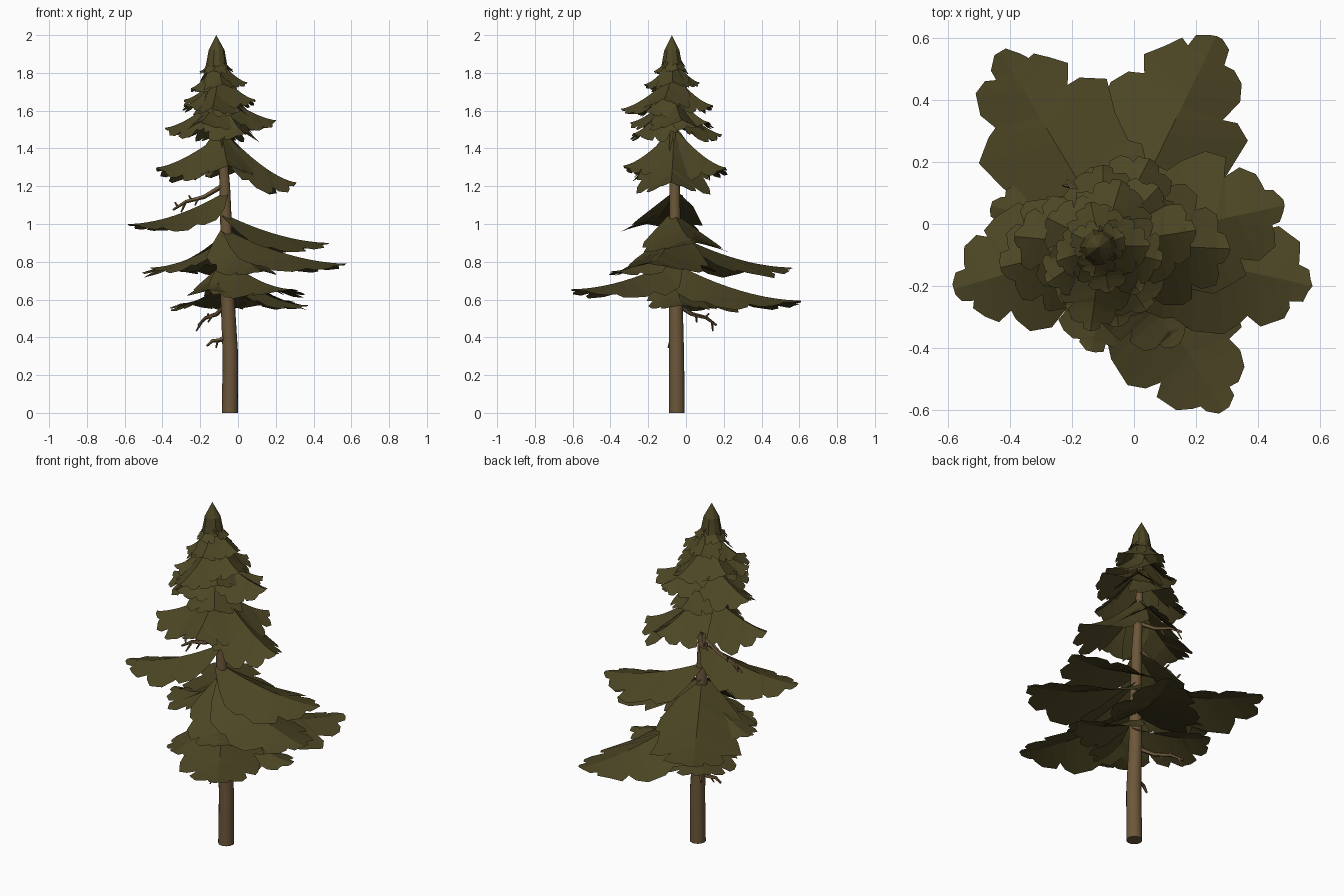
import bpy, bmesh, math, random
from mathutils import Vector

if "Cube" in bpy.data.objects:
    bpy.data.objects.remove(bpy.data.objects["Cube"])

random.seed(4)


def material(name, rgb):
    m = bpy.data.materials.new(name)
    m.diffuse_color = (*rgb, 1)
    m.use_nodes = True
    m.node_tree.nodes["Principled BSDF"].inputs["Base Color"].default_value = m.diffuse_color
    return m


BARK = material("brown bark", (0.150, 0.095, 0.042))
NEEDLES = material("dark olive needles", (0.074, 0.062, 0.018))


def finish(name, bm, mat, smooth=False):
    me = bpy.data.meshes.new(name)
    bm.to_mesh(me)
    bm.free()
    me.materials.append(mat)
    for p in me.polygons:
        p.use_smooth = smooth
    ob = bpy.data.objects.new(name, me)
    bpy.context.collection.objects.link(ob)
    return ob


# trunk centre line: x, y, z, radius
TRUNK = [(-.043, -.049, 0, .043), (-.040, -.050, .3, .041), (-.055, -.054, .6, .037),
         (-.060, -.058, .9, .032), (-.070, -.060, 1.2, .028), (-.088, -.062, 1.5, .020),
         (-.110, -.072, 1.92, .008)]


def trunk_at(z):
    for a, b in zip(TRUNK, TRUNK[1:]):
        if z <= b[2]:
            return Vector(a[:3]).lerp(Vector(b[:3]), (z - a[2]) / (b[2] - a[2]))
    return Vector(TRUNK[-1][:3])


def tube(bm, path, sides):
    """Loft round rings through (point, radius) pairs and cap the ends."""
    rings = []
    for i, (p, r) in enumerate(path):
        d = (path[min(i + 1, len(path) - 1)][0] - path[max(i - 1, 0)][0]).normalized()
        u = d.cross(Vector((0, 1, 0))).normalized()
        v = d.cross(u)
        if i == 0 and p.z == 0:                      # flat cut at the ground
            u, v = Vector((-1, 0, 0)), Vector((0, -1, 0))
        rings.append([bm.verts.new(p + r * (u * math.cos(k * math.tau / sides) + v * math.sin(k * math.tau / sides)))
                      for k in range(sides)])
    for a, b in zip(rings, rings[1:]):
        for k in range(sides):
            bm.faces.new((a[k], a[(k + 1) % sides], b[(k + 1) % sides], b[k]))
    bm.faces.new(rings[0])
    bm.faces.new(rings[-1])
    bmesh.ops.recalc_face_normals(bm, faces=bm.faces)


bm = bmesh.new()
tube(bm, [(Vector(t[:3]), t[3]) for t in TRUNK], 14)
trunk = finish("trunk", bm, BARK)
bpy.context.view_layer.objects.active = trunk
trunk.select_set(True)
bpy.ops.object.shade_smooth_by_angle()

# bare dead twigs: root z, tip, number of forks
for i, (z, tip, forks) in enumerate([(1.36, (-.215, .14, 1.265), 3), (1.21, (-.345, -.03, 1.075), 4),
                                     (.58, (-.21, .16, .465), 3), (.425, (-.165, -.09, .355), 1)]):
    bm = bmesh.new()
    a, b = trunk_at(z), Vector(tip)
    pts = [a, a.lerp(b, .4) + Vector((0, 0, -.012)), a.lerp(b, .75) + Vector((0, 0, .010)), b]
    tube(bm, list(zip(pts, (.015, .012, .010, .006))), 5)
    side = (b - a).cross(Vector((0, 0, 1))).normalized()
    for k in range(forks):
        s = 1 if k % 2 else -1
        p = a.lerp(b, .5 + .4 * k / max(forks - 1, 1))
        q = p + (b - a).normalized() * .02 + side * s * .02 + Vector((0, 0, .035 * s))
        tube(bm, [(p, .007), (q, .004)], 4)
    finish(f"dead_twig_{i + 1}", bm, BARK)

# half outline of a lobed bough: (ridge position, outline position, relative half width)
LOBES = [(0, -.03, .16), (.07, .05, .60), (.14, .17, .98), (.24, .31, 1.10), (.32, .37, .92),
         (.42, .48, 1.10), (.52, .63, 1.10), (.60, .71, .90), (.66, .70, .66), (.72, .78, .78),
         (.80, .88, .64), (.86, .91, .42), (.90, .90, .30), (.95, .96, .26), (1, 1, .10)]


def bough(name, root_z, tip, width, fold=.62, curve=1.8, flat=.7):
    """Drooping sheet folded along its ridge, with a lobed edge on both sides."""
    root, tip = trunk_at(root_z), Vector(tip)
    root.z = root_z
    run = Vector((tip.x - root.x, tip.y - root.y, 0))
    length = run.length
    run.normalize()
    across = Vector((-run.y, run.x, 0))
    drop = root_z - tip.z

    def place(t, w):
        z = root_z - drop * (1 - max(0, 1 - t) ** curve) - fold * abs(w) * (1 - flat * t)
        p = root + run * (t * length) + across * w
        return Vector((p.x, p.y, z))

    bm = bmesh.new()
    ridge = [bm.verts.new(place(r, 0)) for r, _, _ in LOBES]
    jit = lambda a: random.uniform(-a, a)
    for s in (1, -1):
        edge = [bm.verts.new(place(min(t + jit(.02), 1), s * w * width * (1 + jit(.08)))) for _, t, w in LOBES]
        for i in range(len(LOBES) - 1):
            f = (ridge[i], ridge[i + 1], edge[i + 1], edge[i])
            bm.faces.new(f[::-1] if s > 0 else f)
    bmesh.ops.recalc_face_normals(bm, faces=bm.faces)
    if sum(f.normal.z for f in bm.faces) < 0:
        bmesh.ops.reverse_faces(bm, faces=bm.faces)
    finish(name, bm, NEEDLES)


# large lower boughs: root z, tip, half width
LOWER = [(.81, (.29, -.60, .655), .20), (.79, (.265, .605, .595), .22), (.95, (-.43, .555, .77), .21),
         (1.17, (-.58, -.21, 1.0), .18), (.97, (.575, -.20, .79), .20), (1.05, (.485, .06, .90), .20),
         (.70, (-.30, .28, .58), .17), (.80, (-.14, -.41, .65), .15), (.76, (.37, -.02, .57), .14),
         (.98, (.14, -.39, .75), .16), (.93, (-.46, .06, .77), .14)]
for i, b in enumerate(LOWER):
    bough(f"lower_bough_{i + 1}", *b)

# upper crown boughs, tightening towards the top
UPPER = [(1.51, (.31, -.08, 1.22), .18), (1.48, (-.43, -.14, 1.30), .17), (1.51, (-.05, -.33, 1.31), .13),
         (1.51, (.05, .21, 1.30), .15),
         (1.70, (.20, -.02, 1.55), .13), (1.68, (-.385, -.04, 1.51), .13), (1.70, (.04, -.28, 1.48), .13),
         (1.67, (-.10, .19, 1.475), .12), (1.70, (-.20, -.29, 1.54), .11), (1.71, (.08, .12, 1.54), .11),
         (1.81, (.09, -.12, 1.66), .11), (1.79, (-.14, -.345, 1.61), .10), (1.79, (-.28, .02, 1.66), .11),
         (1.80, (-.04, .14, 1.63), .11), (1.78, (-.28, -.19, 1.63), .10), (1.77, (.02, -.22, 1.60), .10),
         (1.88, (.05, -.07, 1.75), .08), (1.87, (-.25, -.12, 1.72), .08), (1.88, (-.14, .07, 1.75), .08),
         (1.87, (-.08, -.22, 1.74), .08),
         (1.93, (-.03, -.04, 1.82), .055), (1.92, (-.20, -.03, 1.81), .055), (1.92, (-.13, -.17, 1.81), .055)]
for i, b in enumerate(UPPER):
    bough(f"upper_bough_{i + 1}", *b, fold=.95, curve=1.5, flat=.5)

# pointed cap with a ragged hem
bm = bmesh.new()
apex = bm.verts.new((-.115, -.075, 2.0))
rings = []
for z, r, hem in [(1.92, .042, 0), (1.84, .056, .018)]:
    rings.append([bm.verts.new((-.113 + r * (1 + 5 * hem * (k % 2)) * math.cos(k * math.tau / 10),
                                -.075 + r * (1 + 5 * hem * (k % 2)) * math.sin(k * math.tau / 10),
                                z - hem * (k % 2))) for k in range(10)])
for k in range(10):
    j = (k + 1) % 10
    bm.faces.new((apex, rings[0][k], rings[0][j]))
    bm.faces.new((rings[0][k], rings[1][k], rings[1][j], rings[0][j]))
finish("tree_tip", bm, NEEDLES)
